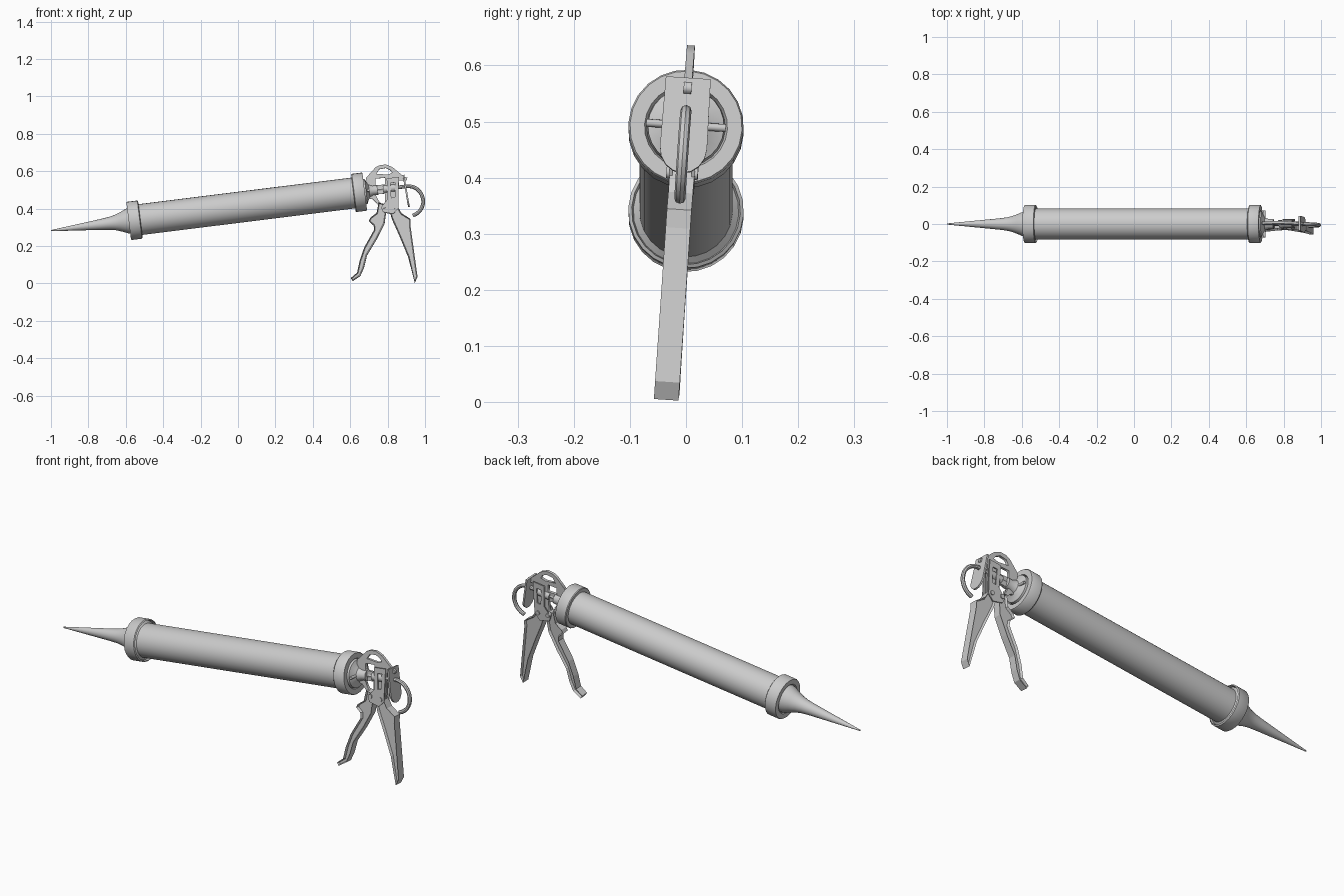
import bpy, bmesh, math
from mathutils import Matrix, Vector

if "Cube" in bpy.data.objects:
    bpy.data.objects.remove(bpy.data.objects["Cube"])

# Barrel axis: passes through the rear cap, tilted up 7.1 deg; the grip is rolled 3.9 deg about it
TILT, ROLL = math.radians(7.1), math.radians(-3.9)
C = Vector((0.647, 0, 0.487))
AXIS = Vector((math.cos(TILT), 0, math.sin(TILT)))
T = Matrix.Translation(C)
M_AXIS = T @ Matrix.Rotation(ROLL, 4, AXIS) @ Matrix.Rotation(-TILT, 4, 'Y')
M_GRIP = T @ Matrix.Rotation(ROLL, 4, AXIS) @ T.inverted()


def activate(ob):
    bpy.ops.object.select_all(action='DESELECT')
    ob.select_set(True)
    bpy.context.view_layer.objects.active = ob


def add(name, data, matrix):
    ob = bpy.data.objects.new(name, data)
    bpy.context.collection.objects.link(ob)
    ob.matrix_world = matrix
    activate(ob)
    return ob


def from_bmesh(name, bm, matrix, smooth=True):
    bmesh.ops.recalc_face_normals(bm, faces=bm.faces)
    me = bpy.data.meshes.new(name)
    bm.to_mesh(me)
    bm.free()
    ob = add(name, me, matrix)
    if smooth:
        bpy.ops.object.shade_smooth_by_angle(angle=math.radians(32))
    return ob


def lathe(name, profile, sides=24):
    """Turn (distance, radius) points around the barrel axis."""
    bm = bmesh.new()
    vs = [bm.verts.new((s, 0, r)) for s, r in profile]
    es = [bm.edges.new(p) for p in zip(vs, vs[1:])]
    bmesh.ops.spin(bm, geom=vs + es, cent=(0, 0, 0), axis=(1, 0, 0),
                   angle=math.tau, steps=sides, use_duplicate=False)
    bmesh.ops.remove_doubles(bm, verts=bm.verts, dist=1e-5)
    return from_bmesh(name, bm, M_AXIS)


def sheet(name, loops, thick, y=0.0):
    """Flat plate in the x-z plane; loops after the first are holes."""
    cu = bpy.data.curves.new(name, 'CURVE')
    cu.dimensions, cu.fill_mode, cu.extrude = '2D', 'BOTH', thick / 2
    for pts in loops:
        sp = cu.splines.new('POLY')
        sp.points.add(len(pts) - 1)
        for p, (a, b) in zip(sp.points, pts):
            p.co = (a, b, 0, 1)
        sp.use_cyclic_u = True
    ob = add(name, cu, M_GRIP @ Matrix.Translation((0, y, 0)) @ Matrix.Rotation(math.pi / 2, 4, 'X'))
    bpy.ops.object.convert(target='MESH')
    return ob


def lever(name, outline, width):
    """Solid lever with recessed sides."""
    bm = bmesh.new()
    f = bm.faces.new([bm.verts.new((x, -width / 2, z)) for x, z in outline])
    ext = bmesh.ops.extrude_face_region(bm, geom=[f], use_keep_orig=True)['geom']
    bmesh.ops.translate(bm, vec=(0, width, 0), verts=[v for v in ext if isinstance(v, bmesh.types.BMVert)])
    bmesh.ops.recalc_face_normals(bm, faces=bm.faces)
    sides = [g for g in bm.faces if len(g.verts) > 4]
    bmesh.ops.inset_individual(bm, faces=sides, thickness=0.006, depth=0)
    for g in sides:
        bmesh.ops.translate(bm, vec=-g.normal * 0.012, verts=g.verts)
    return from_bmesh(name, bm, M_GRIP, False)


def pin(name, x, z, length, radius, matrix=M_GRIP):
    bm = bmesh.new()
    bmesh.ops.create_cone(bm, cap_ends=True, segments=12, radius1=radius, radius2=radius, depth=length)
    return from_bmesh(name, bm, matrix @ Matrix.Translation((x, 0, z)) @ Matrix.Rotation(math.pi / 2, 4, 'X'))


# Barrel, end caps and nozzle
lathe("barrel", [(-1.21, 0), (-1.21, 0.083), (0, 0.083), (0, 0)])
lathe("rear_cap", [(-0.03, 0.083), (-0.03, 0.1), (-0.026, 0.103), (0.026, 0.103),
                   (0.031, 0.1), (0.031, 0.074), (0.02, 0.07), (0.02, 0)])
lathe("front_cap", [(-1.18, 0.083), (-1.19, 0.094), (-1.178, 0.097), (-1.182, 0.103), (-1.236, 0.103),
                    (-1.241, 0.1), (-1.241, 0.075), (-1.235, 0.07), (-1.235, 0)])
lathe("nozzle", [(-1.23, 0.071), (-1.25, 0.066), (-1.28, 0.053), (-1.31, 0.042), (-1.34, 0.035),
                 (-1.38, 0.03), (-1.66, 0.003), (-1.66, 0)])

# Hub joining barrel and grip, with a cross pin
lathe("hub", [(0.02, 0.07), (0.038, 0.068), (0.045, 0.05), (0.055, 0.034), (0.075, 0.026),
              (0.1, 0.026), (0.1, 0)])
pin("hub_cross_pin", 0.05, 0.0, 0.142, 0.007, M_AXIS)

# Pushrod: straight along the axis, then a hooked pull
cu = bpy.data.curves.new("pushrod", 'CURVE')
cu.dimensions, cu.bevel_depth, cu.bevel_resolution, cu.resolution_u = '3D', 0.01, 2, 4
cu.use_fill_caps = True
path = [(0.69, 0.492), (0.87, 0.515), (0.925, 0.518), (0.965, 0.497), (0.989, 0.45),
        (0.983, 0.405), (0.96, 0.376), (0.935, 0.362)]
sp = cu.splines.new('BEZIER')
sp.bezier_points.add(len(path) - 1)
for p, (x, z) in zip(sp.bezier_points, path):
    p.co = (x, 0, z)
    p.handle_left_type = p.handle_right_type = 'AUTO'
add("pushrod", cu, M_GRIP)
bpy.ops.object.convert(target='MESH')
bpy.ops.object.shade_smooth_by_angle(angle=math.radians(40))
lathe("rod_collar", [(0.13, 0), (0.13, 0.02), (0.2, 0.02), (0.2, 0)], 16)

# Frame: arched plate with a lightening hole and open windows
sheet("frame_arch", [
    [(0.685, 0.565), (0.735, 0.62), (0.755, 0.631), (0.79, 0.636), (0.825, 0.622), (0.885, 0.572),
     (0.905, 0.565), (0.9, 0.55), (0.86, 0.55), (0.855, 0.41), (0.765, 0.4), (0.74, 0.43),
     (0.72, 0.45), (0.7, 0.455), (0.69, 0.5)],
    [(0.74, 0.585), (0.755, 0.61), (0.79, 0.617), (0.815, 0.605), (0.825, 0.59), (0.8, 0.582)],
    [(0.735, 0.525), (0.735, 0.56), (0.785, 0.565), (0.785, 0.528)],
    [(0.735, 0.475), (0.785, 0.48), (0.785, 0.425), (0.77, 0.42), (0.75, 0.445)]], 0.014)
cheek = [(0.795, 0.56), (0.86, 0.568), (0.858, 0.4), (0.83, 0.37), (0.775, 0.38), (0.765, 0.405), (0.8, 0.45)]
slot = [(0.815, 0.535), (0.84, 0.538), (0.84, 0.46), (0.82, 0.455)]
for side, y in (("left", 0.02), ("right", -0.02)):
    sheet("frame_cheek_" + side, [cheek, slot], 0.006, y)

# Thumb release plate behind the frame, rounded at its lower end
bm = bmesh.new()
outline = [(0.04, 0.086), (-0.04, 0.086), (-0.042, -0.04)]
outline += [(0.042 * math.cos(a), -0.04 + 0.046 * math.sin(a))
            for a in (math.radians(180 + 22.5 * i) for i in range(1, 9))]
f = bm.faces.new([bm.verts.new((0, y, z)) for y, z in outline])
ext = bmesh.ops.extrude_face_region(bm, geom=[f], use_keep_orig=True)['geom']
bmesh.ops.translate(bm, vec=(0.009, 0, 0), verts=[v for v in ext if isinstance(v, bmesh.types.BMVert)])
from_bmesh("release_plate", bm, M_GRIP @ Matrix.Translation((0.895, 0, 0.492)) @ Matrix.Rotation(-0.17, 4, 'Y'))

# Rear handle and trigger
lever("rear_handle", [(0.80, 0.42), (0.848, 0.42), (0.875, 0.373), (0.922, 0.343), (0.922, 0.31),
                      (0.94, 0.18), (0.96, 0.035), (0.945, 0.003), (0.91, 0.14), (0.862, 0.256),
                      (0.824, 0.341)], 0.044)
lever("trigger", [(0.752, 0.43), (0.797, 0.42), (0.784, 0.32), (0.741, 0.235), (0.69, 0.15),
                  (0.674, 0.085), (0.655, 0.04), (0.613, 0.012), (0.604, 0.027), (0.637, 0.055),
                  (0.65, 0.117), (0.675, 0.19), (0.728, 0.285), (0.725, 0.31), (0.7, 0.332),
                  (0.708, 0.35), (0.741, 0.375)], 0.04)
pin("trigger_pivot", 0.78, 0.41, 0.056, 0.011)
pin("handle_pivot", 0.838, 0.408, 0.056, 0.011)
